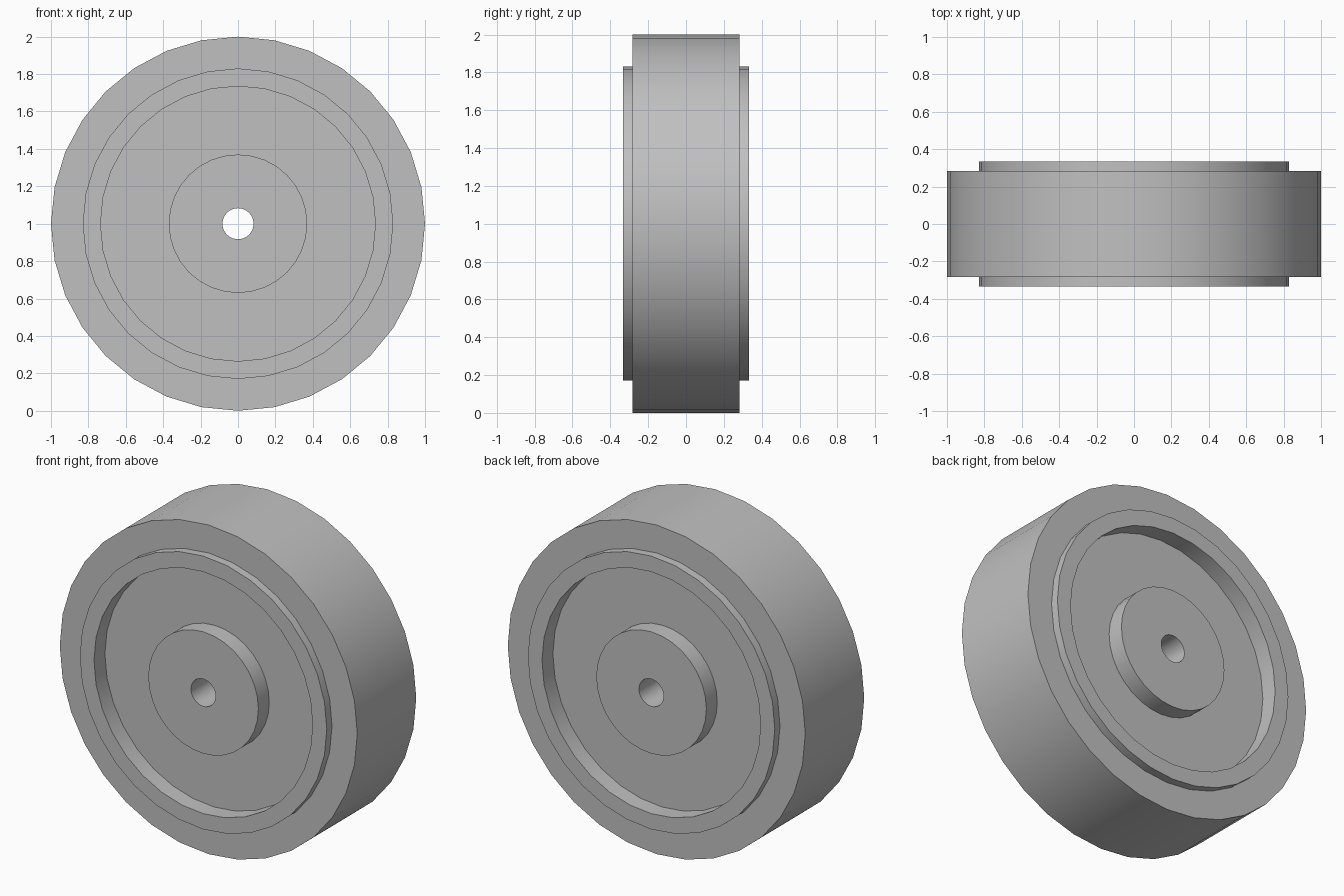
import bpy, bmesh, math

if "Cube" in bpy.data.objects:
    bpy.data.objects.remove(bpy.data.objects["Cube"], do_unlink=True)

# One plain grey for the whole wheel
grey = bpy.data.materials.new("grey")
grey.use_nodes = True
colour = (0.53, 0.53, 0.53, 1)
grey.diffuse_color = colour
grey.node_tree.nodes["Principled BSDF"].inputs["Base Color"].default_value = colour

SEGMENTS = 32
CENTRE_Z = 1.0


def ring(name, inner, outer, half_width):
    """Solid ring around the y axis, made by turning a rectangle."""
    bm = bmesh.new()
    profile = [(inner, -half_width), (outer, -half_width),
               (outer, half_width), (inner, half_width)]
    loops = []
    for i in range(SEGMENTS):
        a = math.tau * i / SEGMENTS
        loops.append([bm.verts.new((r * math.cos(a), y, r * math.sin(a)))
                      for r, y in profile])
    for i, here in enumerate(loops):
        there = loops[(i + 1) % SEGMENTS]
        for j in range(4):
            k = (j + 1) % 4
            bm.faces.new((here[j], here[k], there[k], there[j]))
    bmesh.ops.recalc_face_normals(bm, faces=bm.faces)
    mesh = bpy.data.meshes.new(name)
    bm.to_mesh(mesh)
    bm.free()
    mesh.materials.append(grey)
    obj = bpy.data.objects.new(name, mesh)
    obj.location.z = CENTRE_Z
    bpy.context.collection.objects.link(obj)
    return obj


# Tread, raised rim, recessed web and bored hub, from outside to centre
parts = [
    ring("tyre", 0.83, 1.0, 0.283),
    ring("rim", 0.735, 0.83, 0.333),
    ring("web", 0.37, 0.735, 0.228),
    ring("hub", 0.083, 0.37, 0.333),
]

# Smooth round walls with crisp corners
bpy.ops.object.select_all(action="DESELECT")
for part in parts:
    part.select_set(True)
bpy.context.view_layer.objects.active = parts[0]
bpy.ops.object.shade_smooth_by_angle(angle=math.radians(30))
